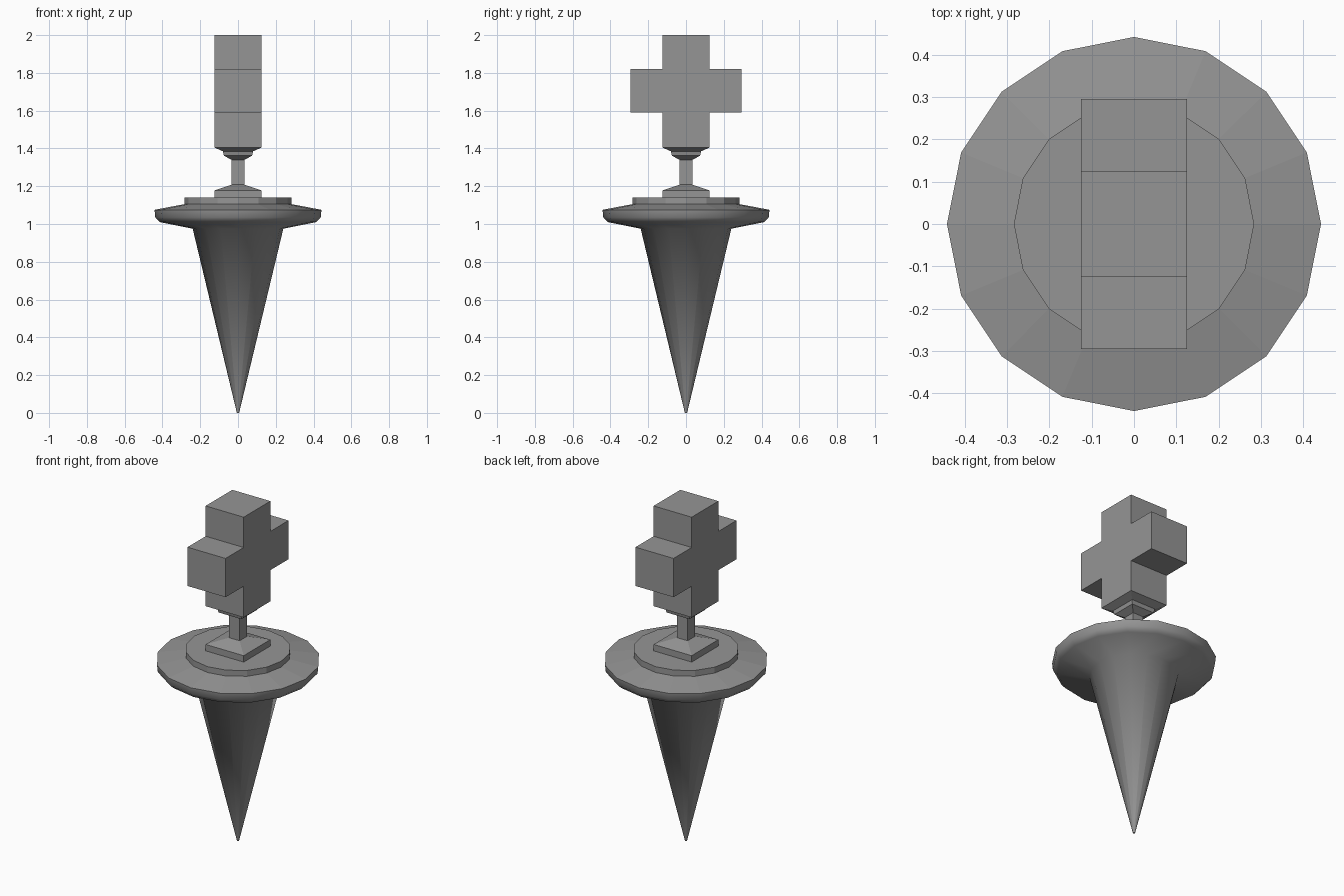
import bpy, bmesh
from math import cos, sin, pi, sqrt, radians

old = bpy.data.objects.get("Cube")
if old:
    bpy.data.objects.remove(old, do_unlink=True)

grey = bpy.data.materials.new("stone grey")
grey.use_nodes = True
colour = (0.3, 0.3, 0.3, 1)
grey.diffuse_color = colour
grey.node_tree.nodes["Principled BSDF"].inputs["Base Color"].default_value = colour


def finish(name, bm):
    bmesh.ops.recalc_face_normals(bm, faces=bm.faces)
    mesh = bpy.data.meshes.new(name)
    bm.to_mesh(mesh)
    bm.free()
    mesh.materials.append(grey)
    obj = bpy.data.objects.new(name, mesh)
    bpy.context.collection.objects.link(obj)
    return obj


def lathe(name, profile, sides=16, turn=0.0, scale=1.0):
    """Closed solid of revolution from (radius, height) points."""
    bm = bmesh.new()
    rings = []
    for r, z in profile:
        angles = [turn + 2 * pi * i / sides for i in range(sides)]
        rings.append([bm.verts.new((scale * r * cos(a), scale * r * sin(a), z))
                      for a in angles])
    for low, high in zip(rings, rings[1:]):
        for i in range(sides):
            j = (i + 1) % sides
            bm.faces.new((low[i], low[j], high[j], high[i]))
    bm.faces.new(rings[0])
    bm.faces.new(rings[-1])
    return finish(name, bm)


def square(name, profile):
    """Square stack from (half width, height) points."""
    # Heights stay as given; only the radius reaches out to the corners
    return lathe(name, [(h * sqrt(2), z) for h, z in profile], 4, pi / 4)


# Smooth spike flowing into the rounded rim
spike = lathe("spike_and_rim", [(0.006, 0), (0.24, 0.975), (0.415, 1.01),
                                (0.438, 1.035), (0.442, 1.075)])
bpy.context.view_layer.objects.active = spike
spike.select_set(True)
bpy.ops.object.shade_smooth_by_angle(angle=radians(72))
spike.select_set(False)

# Faceted sloping deck and raised step
lathe("deck", [(0.442, 1.075), (0.284, 1.105)])
lathe("deck_step", [(0.284, 1.10), (0.284, 1.14)])

# Square foot, post and flared collar
square("foot", [(0.125, 1.14), (0.125, 1.178), (0.035, 1.208)])
square("post", [(0.035, 1.20), (0.035, 1.35)])
square("collar", [(0.035, 1.34), (0.075, 1.362), (0.08, 1.385), (0.125, 1.405)])

# Thick cross, its outline drawn in the y-z plane and extruded along x
half, arm = 0.125, 0.295
bottom, arm_low, arm_high, top = 1.405, 1.59, 1.82, 2.0
side = [(half, bottom), (half, arm_low), (arm, arm_low),
        (arm, arm_high), (half, arm_high), (half, top)]
outline = side + [(-y, z) for y, z in reversed(side)]
bm = bmesh.new()
face = bm.faces.new([bm.verts.new((-half, y, z)) for y, z in outline])
extruded = bmesh.ops.extrude_face_region(bm, geom=[face])["geom"]
moved = [v for v in extruded if isinstance(v, bmesh.types.BMVert)]
bmesh.ops.translate(bm, verts=moved, vec=(2 * half, 0, 0))
finish("cross_head", bm)
